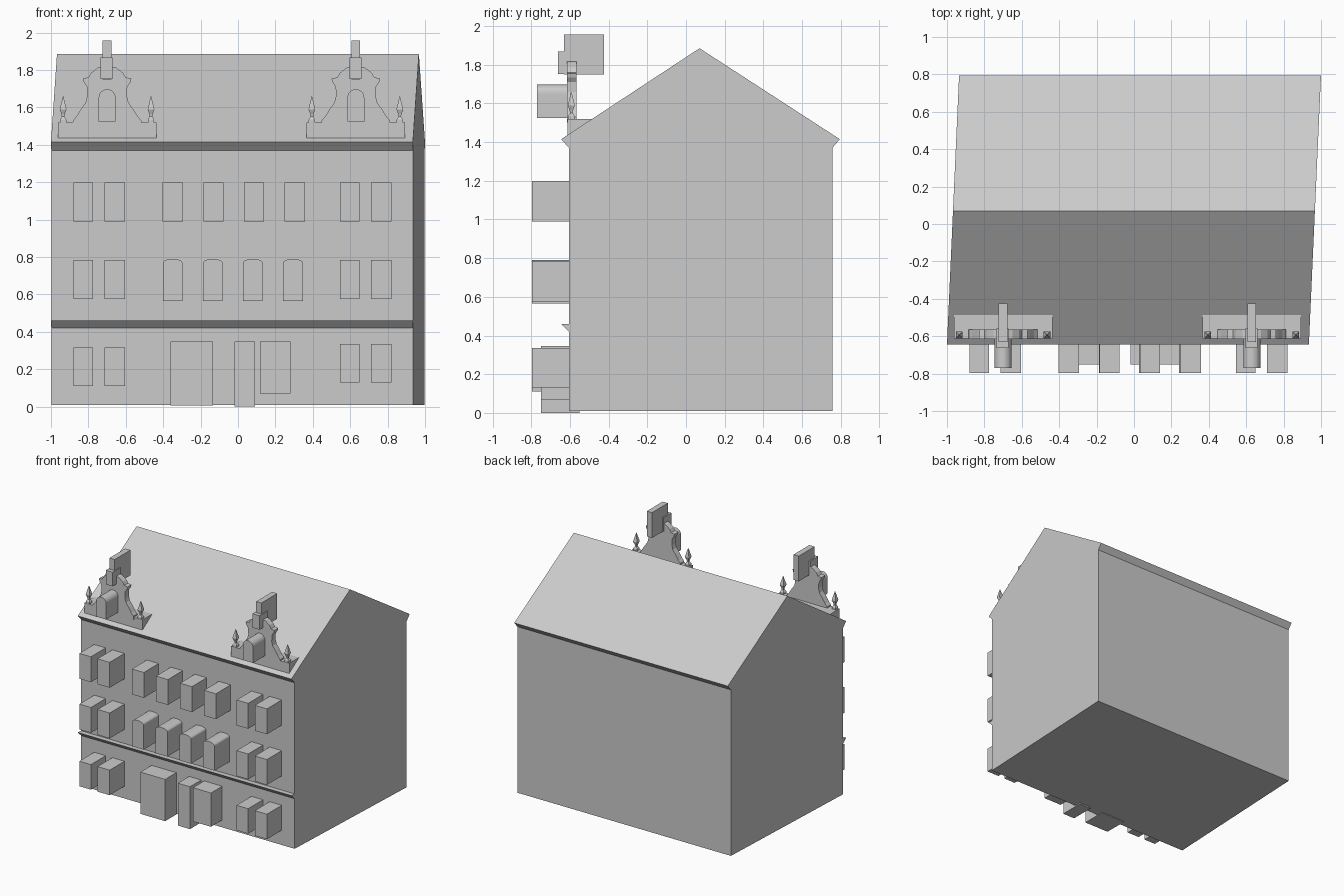
import bpy, bmesh, math

if "Cube" in bpy.data.objects:
    bpy.data.objects.remove(bpy.data.objects["Cube"])

mat = bpy.data.materials.new("light grey stone")
mat.diffuse_color = (0.6, 0.6, 0.6, 1)
mat.use_nodes = True
mat.node_tree.nodes["Principled BSDF"].inputs["Base Color"].default_value = mat.diffuse_color


def finish(name, bm):
    bmesh.ops.recalc_face_normals(bm, faces=bm.faces[:])
    me = bpy.data.meshes.new(name)
    bm.to_mesh(me)
    bm.free()
    me.materials.append(mat)
    ob = bpy.data.objects.new(name, me)
    bpy.context.collection.objects.link(ob)
    return ob


def prism(name, loop_a, loop_b):
    """Closed solid between two matching outlines."""
    bm = bmesh.new()
    a = [bm.verts.new(p) for p in loop_a]
    b = [bm.verts.new(p) for p in loop_b]
    bm.faces.new(a)
    bm.faces.new(b[::-1])
    n = len(a)
    for i in range(n):
        j = (i + 1) % n
        bm.faces.new((a[i], b[i], b[j], a[j]))
    return finish(name, bm)


def front_prism(name, pts, y0, y1):
    """Outline in x, z pushed along y."""
    return prism(name, [(x, y0, z) for x, z in pts], [(x, y1, z) for x, z in pts])


def box(name, x0, x1, y0, y1, z0, z1):
    return front_prism(name, [(x0, z0), (x1, z0), (x1, z1), (x0, z1)], y0, y1)


def arch(name, x0, x1, z0, z1, rise, y0, y1, n=10):
    c, r = (x0 + x1) / 2, (x1 - x0) / 2
    pts = [(x0, z0), (x1, z0)]
    for i in range(n + 1):
        t = math.pi * i / n
        pts.append((c + r * math.cos(t), z1 - rise + rise * math.sin(t)))
    return front_prism(name, pts, y0, y1)


# House body: side profile swept along x, slightly skewed in plan
profile = [(-0.605, 0.01), (-0.605, 0.42), (-0.645, 0.46), (-0.605, 0.46),
           (-0.605, 1.37), (-0.645, 1.415), (0.07, 1.885), (0.795, 1.415),
           (0.757, 1.37), (0.757, 0.01)]


def skew(x, y):
    return x + (y + 0.645) * 0.045


prism("house_body", [(skew(-1, y), y, z) for y, z in profile],
      [(skew(0.935, y), y, z) for y, z in profile])

# Windows of the side bays, three storeys
left = [(-0.88, -0.775), (-0.715, -0.605)]
right = [(0.545, 0.65), (0.71, 0.82)]
WY0, WY1 = -0.797, -0.59
for bay, ground in ((left, 0.11), (right, 0.13)):
    for x0, x1 in bay:
        for z0, h in ((ground, 0.205), (0.575, 0.208), (0.99, 0.208)):
            box("side_window", x0, x1, WY0, WY1, z0, z0 + h)

# Middle windows: arched on the first floor, square above
for i in range(4):
    x = -0.403 + i * 0.2175
    box("upper_window", x, x + 0.108, WY0, WY1, 0.99, 1.198)
    x = -0.402 + i * 0.2145
    arch("arched_window", x, x + 0.105, 0.565, 0.79, 0.022, WY0, WY1)

# Ground floor entrances
box("gate", -0.36, -0.135, -0.75, -0.55, 0.005, 0.347)
box("door", -0.02, 0.09, -0.75, -0.55, 0.0, 0.347)
box("shop_window", 0.117, 0.28, -0.75, -0.55, 0.07, 0.347)

# Curved gables on the roof edge
half = [(0.185, 1.50), (0.183, 1.53), (0.165, 1.55), (0.14, 1.59), (0.115, 1.625),
        (0.106, 1.66), (0.108, 1.71), (0.125, 1.735), (0.13, 1.755), (0.10, 1.76),
        (0.085, 1.785), (0.05, 1.812), (0.02, 1.82)]
for c in (-0.70, 0.63):
    outline = [(c + x, z) for x, z in half] + [(c - x, z) for x, z in half[::-1]]
    front_prism("gable_plate", outline, -0.615, -0.565)
    box("gable_base", c - 0.263, c + 0.263, -0.612, -0.485, 1.435, 1.52)
    arch("gable_window", c - 0.045, c + 0.045, 1.525, 1.697, 0.045, -0.77, -0.59, 14)
    box("gable_niche", c - 0.034, c + 0.029, -0.663, -0.56, 1.752, 1.867)
    box("gable_crest", c - 0.024, c + 0.023, -0.63, -0.425, 1.75, 1.957)
    # Pinnacles: stacked square sections ending in a point
    for s in (-1, 1):
        bm = bmesh.new()
        sections = [(0.017, 1.51), (0.017, 1.535), (0.007, 1.55), (0.009, 1.565),
                    (0.018, 1.59), (0.001, 1.66)]
        rings = []
        for r, z in sections:
            rings.append([bm.verts.new((c + s * 0.235 + a * r, -0.593 + b * r, z))
                          for a, b in ((-1, -1), (1, -1), (1, 1), (-1, 1))])
        for lo, hi in zip(rings, rings[1:]):
            for i in range(4):
                j = (i + 1) % 4
                bm.faces.new((lo[i], lo[j], hi[j], hi[i]))
        bm.faces.new(rings[0][::-1])
        bm.faces.new(rings[-1])
        finish("pinnacle", bm)
